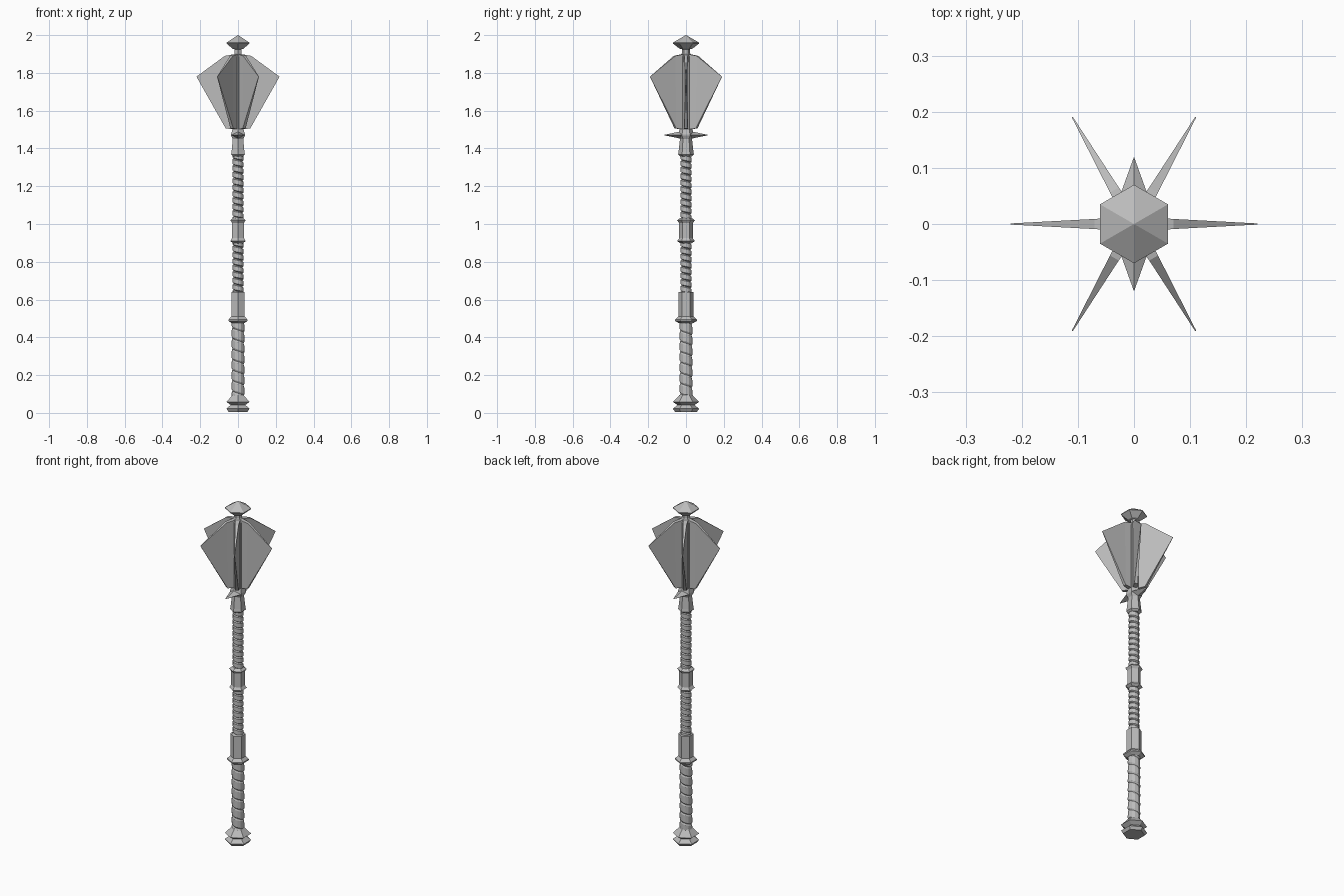
import bpy, bmesh
from math import sin, cos, pi, radians
from mathutils import Matrix

if "Cube" in bpy.data.objects:
    bpy.data.objects.remove(bpy.data.objects["Cube"])

steel = bpy.data.materials.new("steel grey")
steel.diffuse_color = (0.5, 0.5, 0.5, 1)
steel.use_nodes = True
steel.node_tree.nodes["Principled BSDF"].inputs["Base Color"].default_value = steel.diffuse_color


def finish(name, bm):
    bmesh.ops.remove_doubles(bm, verts=bm.verts, dist=1e-5)
    bmesh.ops.recalc_face_normals(bm, faces=bm.faces)
    me = bpy.data.meshes.new(name)
    bm.to_mesh(me)
    bm.free()
    me.materials.append(steel)
    ob = bpy.data.objects.new(name, me)
    bpy.context.collection.objects.link(ob)
    return ob


def turned(name, profile, sides=6, start=90):
    """Faceted lathe part from (radius, height) points, closed at both ends."""
    bm = bmesh.new()
    rings = []
    for r, z in profile:
        rings.append([bm.verts.new((r * cos(radians(start) + 2 * pi * i / sides),
                                    r * sin(radians(start) + 2 * pi * i / sides), z))
                      for i in range(sides)])
    for a, b in zip(rings, rings[1:]):
        for i in range(sides):
            j = (i + 1) % sides
            bm.faces.new((a[i], a[j], b[j], b[i]))
    bm.faces.new(rings[0])
    bm.faces.new(rings[-1])
    return finish(name, bm)


def wrapped(name, z0, z1, r_in, r_out, turns, sides=12):
    """Spiral wrapped rod: one ridge profile swept along a helix."""
    pitch = (z1 - z0) / turns
    ridge = [(0, r_in), (0.15, r_out), (0.85, r_out * 0.97), (1, r_in)]
    bm = bmesh.new()
    prev = None
    for k in range(-sides, int(turns * sides) + 1):
        a = -2 * pi * k / sides
        row = []
        for t, r in ridge:
            z = min(max(z0 + pitch * (k / sides + t), z0), z1)
            row.append(bm.verts.new((r * cos(a), r * sin(a), z)))
        if prev:
            for i in range(3):
                if max(v.co.z for v in (*prev[i:i + 2], *row[i:i + 2])) - \
                   min(v.co.z for v in (*prev[i:i + 2], *row[i:i + 2])) > 1e-6:
                    bm.faces.new((prev[i], prev[i + 1], row[i + 1], row[i]))
        prev = row
    return finish(name, bm)


# Pommel, handle collars and blocks
turned("pommel", [(.058, .006), (.07, .022), (.045, .042), (.07, .058), (.04, .088), (.034, .096)])
turned("grip_collar", [(.038, .475), (.058, .487), (.058, .494), (.041, .51)])
turned("grip_block", [(.041, .505), (.041, .64), (.025, .642)])
turned("lower_ring", [(.03, .898), (.047, .91), (.036, .925)])
turned("middle_block", [(.036, .915), (.036, 1.015)])
turned("upper_ring", [(.036, 1.005), (.047, 1.02), (.03, 1.032)])
turned("neck", [(.03, 1.358), (.042, 1.368), (.039, 1.385), (.032, 1.45),
                (.042, 1.468), (.042, 1.476), (.034, 1.5)])

# Spiral wrapped sections
wrapped("grip_wrap", .09, .48, .029, .034, 7)
wrapped("lower_shaft", .635, .905, .022, .029, 8)
wrapped("upper_shaft", 1.025, 1.365, .022, .029, 10)

# Head core and finial
turned("head_core", [(.034, 1.49), (.034, 1.885), (.02, 1.905)])
turned("finial", [(.02, 1.9), (.02, 1.925), (.034, 1.928), (.07, 1.956), (.07, 1.96), (.001, 2.0)])

# Six flanges, each a blade tapering to a thin outer edge
blade = [(.015, 1.9, .013), (.07, 1.89, .009), (.22, 1.78, .001),
         (.065, 1.506, .009), (.015, 1.5, .013)]
for n in range(6):
    bm = bmesh.new()
    left = [bm.verts.new((x, t, z)) for x, z, t in blade]
    right = [bm.verts.new((x, -t, z)) for x, z, t in blade]
    for s in (left, right):
        bm.faces.new((s[0], s[1], s[3], s[4]))
        bm.faces.new((s[1], s[2], s[3]))
    for i in range(5):
        j = (i + 1) % 5
        bm.faces.new((left[i], left[j], right[j], right[i]))
    bmesh.ops.rotate(bm, verts=bm.verts, matrix=Matrix.Rotation(n * pi / 3, 3, 'Z'))
    finish("flange_%d" % (n + 1), bm)

# Front and back spikes under the head
for label, s in (("front", -1), ("back", 1)):
    bm = bmesh.new()
    base = [bm.verts.new(p) for p in ((-.036, s * .02, 1.471), (0, s * .02, 1.492),
                                      (.036, s * .02, 1.471), (0, s * .02, 1.45))]
    tip = bm.verts.new((0, s * .12, 1.471))
    bm.faces.new(base)
    for i in range(4):
        bm.faces.new((base[i], base[(i + 1) % 4], tip))
    finish(label + "_spike", bm)
